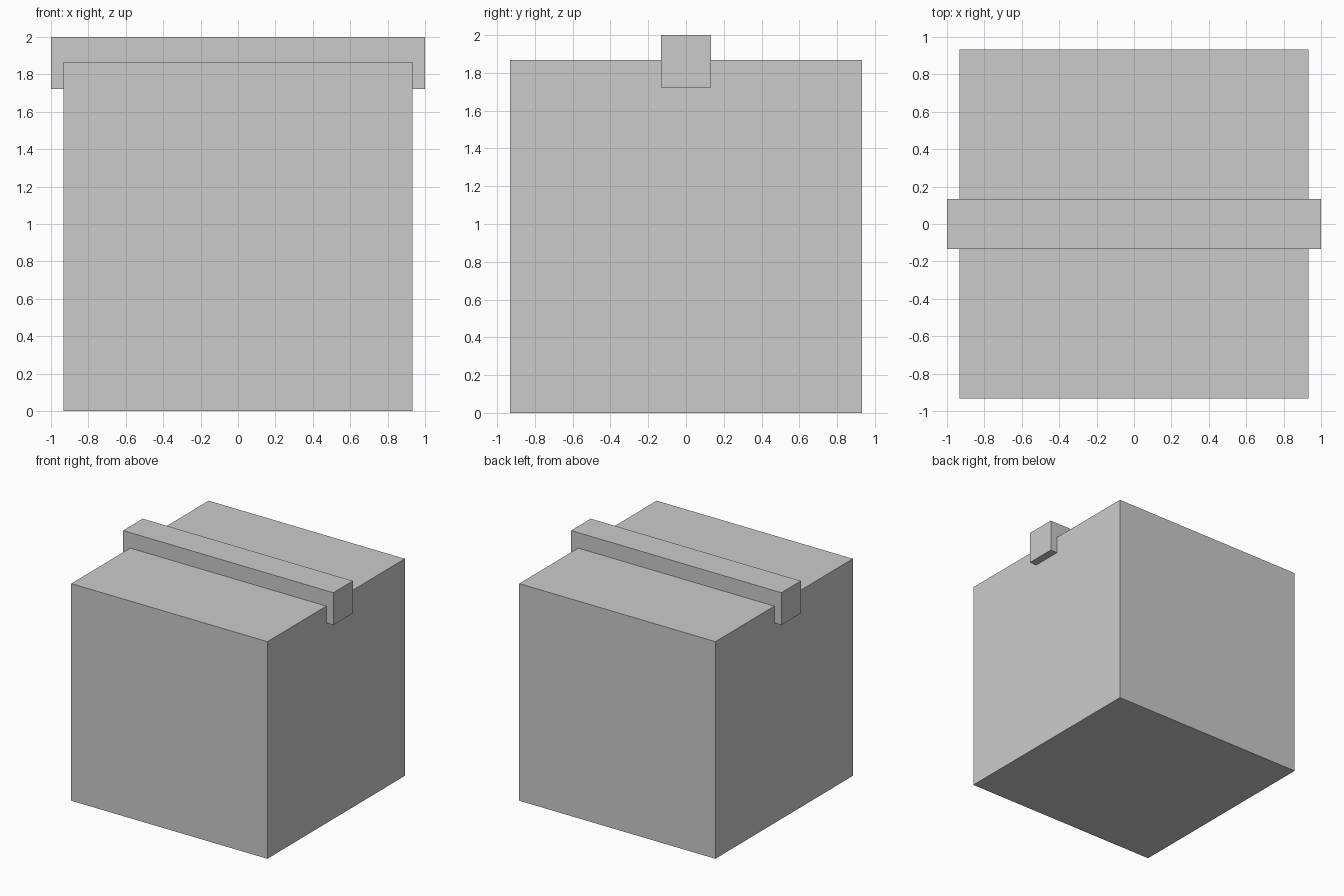
import bpy

if "Cube" in bpy.data.objects:
    bpy.data.objects.remove(bpy.data.objects["Cube"])


def extrude_profile(name, profile, half_depth):
    """Extrude an x-z outline symmetrically along y."""
    n = len(profile)
    verts = [(x, y, z) for y in (-half_depth, half_depth) for x, z in profile]
    faces = [tuple(range(n)), tuple(reversed(range(n, 2 * n)))]
    faces += [(i, i + n, (i + 1) % n + n, (i + 1) % n) for i in range(n)]
    mesh = bpy.data.meshes.new(name)
    mesh.from_pydata(verts, [], faces)
    mesh.update()
    obj = bpy.data.objects.new(name, mesh)
    bpy.context.collection.objects.link(obj)
    return obj


SIDE = 0.933      # half width of the box
TOP = 1.867       # box height
SINK = 0.01       # strap overlap into the box

# Box body
extrude_profile("box_body", [(-SIDE, 0), (SIDE, 0), (SIDE, TOP), (-SIDE, TOP)], SIDE)

# Strap over the lid, folded down at both ends
inner, under, low = SIDE - SINK, TOP - SINK, 1.722
right = [(inner, under), (inner, low), (1, low), (1, 2)]
left = [(-x, z) for x, z in reversed(right)]
extrude_profile("top_strap", list(reversed(right + left)), 0.133)


# Outward normals on both parts
import bmesh
for obj in bpy.context.collection.objects:
    bm = bmesh.new()
    bm.from_mesh(obj.data)
    bmesh.ops.recalc_face_normals(bm, faces=bm.faces)
    bm.to_mesh(obj.data)
    bm.free()
